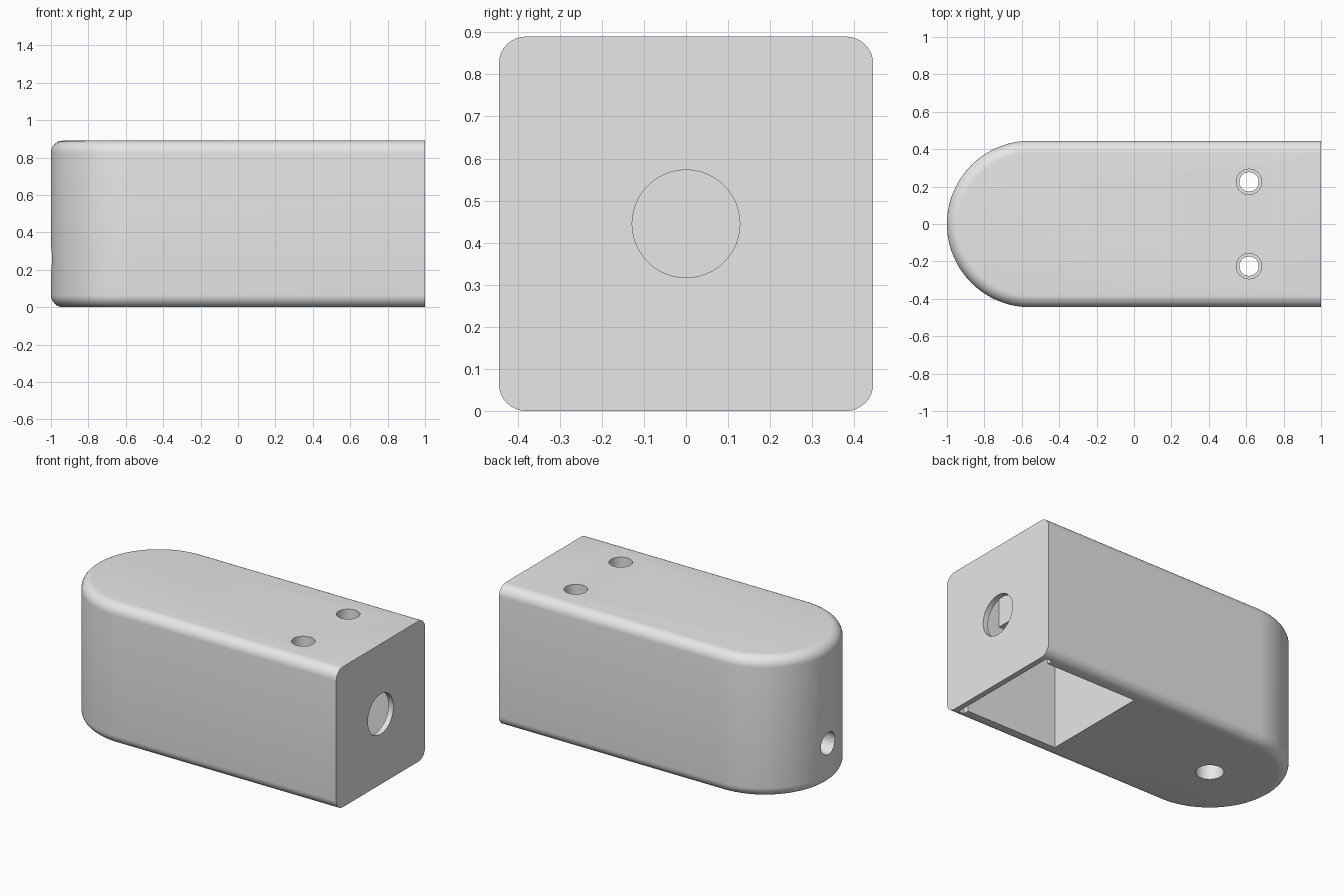
import bpy
import bmesh
from math import pi, sin, cos

if "Cube" in bpy.data.objects:
    bpy.data.objects.remove(bpy.data.objects["Cube"], do_unlink=True)

W = 0.445        # half width, also the radius of the round end
FILLET = 0.065

grey = bpy.data.materials.new("plain grey")
grey.use_nodes = True
colour = (0.8, 0.8, 0.8, 1)
grey.diffuse_color = colour
grey.node_tree.nodes["Principled BSDF"].inputs["Base Color"].default_value = colour


def add_object(name, bm):
    bmesh.ops.recalc_face_normals(bm, faces=bm.faces)
    mesh = bpy.data.meshes.new(name)
    bm.to_mesh(mesh)
    bm.free()
    mesh.materials.append(grey)
    obj = bpy.data.objects.new(name, mesh)
    bpy.context.collection.objects.link(obj)
    return obj


def box(name, x, y, z):
    bm = bmesh.new()
    bmesh.ops.create_cube(bm, size=1)
    for v in bm.verts:
        v.co = [lo + (c + 0.5) * (hi - lo) for c, (lo, hi) in zip(v.co, (x, y, z))]
    return add_object(name, bm)


def cylinder(name, radius, start, end, axis="z"):
    bm = bmesh.new()
    length = sum((b - a) ** 2 for a, b in zip(start, end)) ** 0.5
    bmesh.ops.create_cone(bm, cap_ends=True, segments=48, radius1=radius,
                          radius2=radius, depth=length)
    obj = add_object(name, bm)
    obj.location = [(a + b) / 2 for a, b in zip(start, end)]
    if axis == "x":
        obj.rotation_euler.y = pi / 2
    return obj


# Solid housing: square end, half-round end, filleted long rims
bm = bmesh.new()
steps = 64
outline = [(1, W), *[(W - 1 - W * sin(pi * i / steps), W * cos(pi * i / steps))
                     for i in range(steps + 1)], (1, -W)]
base = bm.faces.new([bm.verts.new((x, y, 0)) for x, y in outline])
top = bmesh.ops.extrude_face_region(bm, geom=[base])["geom"]
bmesh.ops.translate(bm, vec=(0, 0, 2 * W),
                    verts=[g for g in top if isinstance(g, bmesh.types.BMVert)])
rims = [e for e in bm.edges
        if abs(e.verts[0].co.z - e.verts[1].co.z) < 0.01
        and min(v.co.x for v in e.verts) < 0.99]
bmesh.ops.bevel(bm, geom=rims, offset=FILLET, segments=8, profile=0.5, affect="EDGES")
housing = add_object("housing", bm)

# Hollow: open pocket, raised front chamber and plate slot
cutters = [
    box("pocket_cutter", (0.29, 0.94), (-0.347, 0.347), (-0.1, 0.63)),
    box("chamber_cutter", (0.70, 0.94), (-0.347, 0.347), (0.5, 0.82)),
    box("slot_cutter", (0.926, 0.965), (-0.385, 0.385), (-0.1, 0.82)),
    # Round window in the square end
    cylinder("window_cutter", 0.128, (0.94, 0, W), (1.1, 0, W), "x"),
    # Cable passage in the round end
    cylinder("cable_entry_cutter", 0.07, (-1.1, 0, 0.26), (-W - 0.11, 0, 0.26), "x"),
    cylinder("cable_exit_cutter", 0.08, (W - 1, 0, -0.1), (W - 1, 0, 0.34)),
]
# Two stepped screw holes through the roof
for y in (-0.225, 0.225):
    cutters.append(cylinder("screw_cutter", 0.052, (0.615, y, 0.5), (0.615, y, 1)))
    cutters.append(cylinder("screw_head_cutter", 0.068, (0.615, y, 0.76), (0.615, y, 1)))

for cutter in cutters:
    cutter.hide_render = True
    mod = housing.modifiers.new(cutter.name, "BOOLEAN")
    mod.operation = "DIFFERENCE"
    mod.solver = "EXACT"
    mod.object = cutter

# Apply the cuts and drop the helpers
bpy.context.view_layer.update()
graph = bpy.context.evaluated_depsgraph_get()
cut_mesh = bpy.data.meshes.new_from_object(housing.evaluated_get(graph))
housing.modifiers.clear()
housing.data = cut_mesh
for cutter in cutters:
    bpy.data.objects.remove(cutter, do_unlink=True)

for obj in bpy.context.selected_objects:
    obj.select_set(False)
housing.select_set(True)
bpy.context.view_layer.objects.active = housing
bpy.ops.object.shade_smooth_by_angle(angle=pi / 6)
